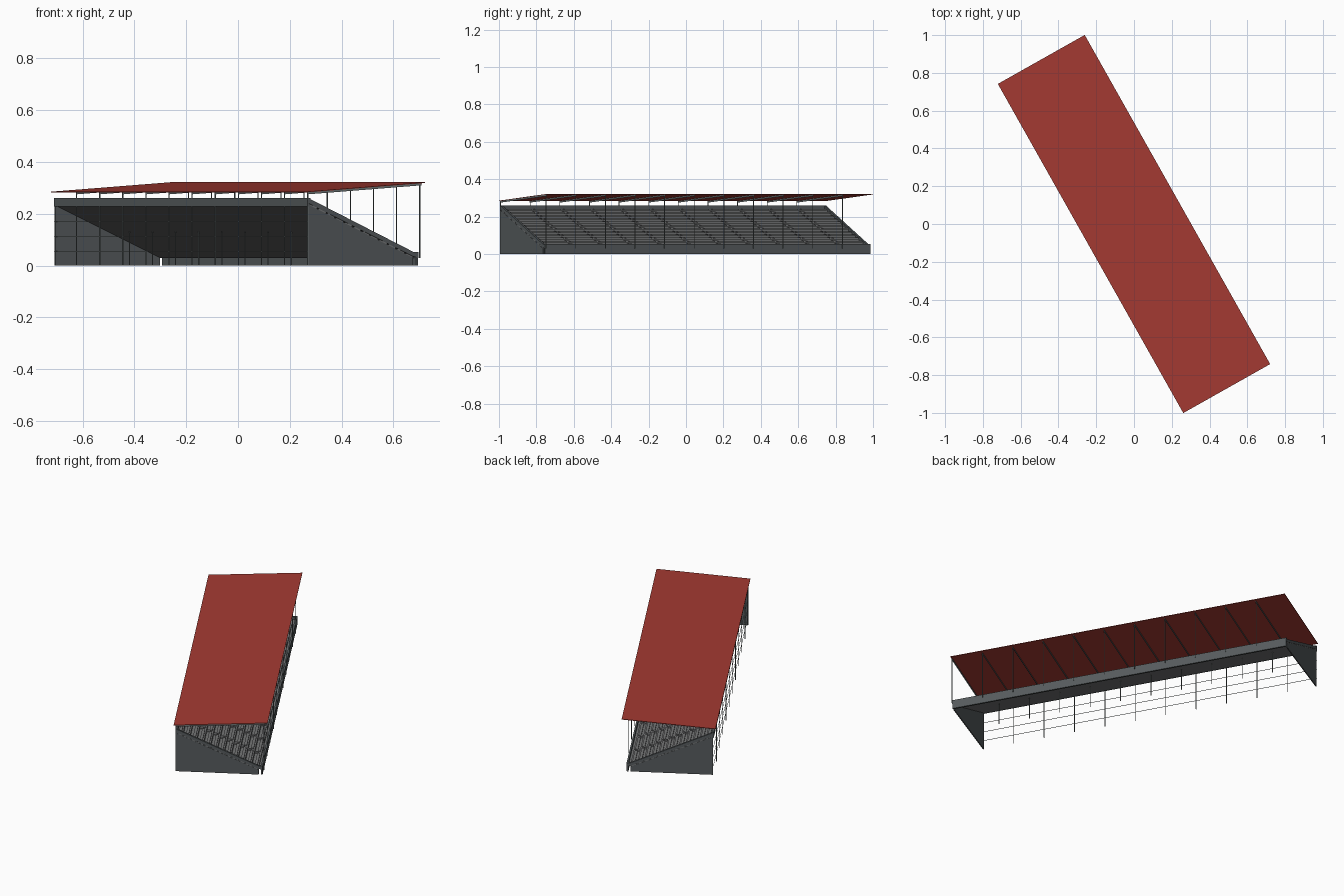
import bpy, bmesh, math
from mathutils import Matrix

cube = bpy.data.objects.get("Cube")
if cube:
    bpy.data.objects.remove(cube, do_unlink=True)

# The stand is built with its front facing local +x and its length along local y,
# then every part is turned to its final heading.
TURN = Matrix.Rotation(math.radians(29.4), 4, 'Z')
BAYS = 11
BAY = 2 / BAYS
ROWS = 12
BACK, FRONT = -0.25, 0.214      # deck edges in depth
LOW, HIGH = 0.03, 0.235         # deck underside heights
frames = [-0.996 + i * BAY for i in range(BAYS)]


def material(name, color):
    m = bpy.data.materials.new(name)
    m.use_nodes = True
    m.diffuse_color = (*color, 1)
    m.node_tree.nodes["Principled BSDF"].inputs["Base Color"].default_value = (*color, 1)
    return m


RED = material("roof red", (0.375, 0.042, 0.032))
CONCRETE = material("blue grey concrete", (0.093, 0.105, 0.11))
DECK = material("light grey seating", (0.178, 0.18, 0.184))
STEEL = material("grey steel", (0.16, 0.185, 0.185))


def prism(bm, profile, y0, y1):
    """Extrude an (x, z) outline along y."""
    face = bm.faces.new([bm.verts.new((x, y0, z)) for x, z in profile])
    new = bmesh.ops.extrude_face_region(bm, geom=[face])["geom"]
    verts = [g for g in new if isinstance(g, bmesh.types.BMVert)]
    bmesh.ops.translate(bm, verts=verts, vec=(0, y1 - y0, 0))


def box(bm, x0, x1, y0, y1, z0, z1):
    prism(bm, [(x0, z0), (x1, z0), (x1, z1), (x0, z1)], y0, y1)


def finish(name, bm, mat):
    bmesh.ops.recalc_face_normals(bm, faces=bm.faces)
    bm.transform(TURN)
    mesh = bpy.data.meshes.new(name)
    bm.to_mesh(mesh)
    bm.free()
    mesh.materials.append(mat)
    bpy.context.collection.objects.link(bpy.data.objects.new(name, mesh))


def slope(x):
    """Height of the deck underside."""
    return HIGH + (LOW - HIGH) * (x - BACK) / (FRONT - BACK)


def roof_z(x):
    return 0.3005 + 0.069 * x


# Roof sheet
bm = bmesh.new()
prism(bm, [(-0.264, roof_z(-0.264)), (0.264, roof_z(0.264)),
           (0.264, roof_z(0.264) + 0.003), (-0.264, roof_z(-0.264) + 0.003)], -1, 1)
finish("roof", bm, RED)

# Stepped seating deck with a sloping underside
tread = (FRONT - BACK) / ROWS
rise = (HIGH - LOW) / ROWS
steps = [(FRONT, LOW)]
for i in range(ROWS):
    x, z = FRONT - i * tread, LOW + (i + 1) * rise
    steps += [(x, z), (x - tread, z)]
steps.append((BACK, HIGH - 0.003))
bm = bmesh.new()
prism(bm, steps, -0.997, 0.997)
finish("seating_deck", bm, DECK)

# Bench rows, broken by an aisle at each frame
bm = bmesh.new()
for i in range(ROWS):
    x, z = FRONT - i * tread, LOW + (i + 1) * rise
    for y in frames:
        box(bm, x - 0.024, x - 0.008, y + 0.011, y + BAY - 0.011, z, z + 0.006)
finish("bench_rows", bm, DECK)

# Half steps in the aisles between the benches
bm = bmesh.new()
for i in range(1, ROWS):
    x, z = FRONT - i * tread, LOW + i * rise
    for y in frames[1:]:
        box(bm, x, x + tread / 2, y - 0.009, y + 0.009, z, z + rise / 2)
finish("aisle_steps", bm, DECK)

# Wedge-shaped end walls and the sloping parapets above them,
# with the edge of the deck showing as a light strip between the two
for side, name in ((-1, "right"), (1, "left")):
    bm = bmesh.new()
    prism(bm, [(BACK, 0), (FRONT, 0), (FRONT, LOW), (BACK, HIGH)],
          side * 0.992, side * 0.998)
    finish(name + "_end_wall", bm, CONCRETE)
    bm = bmesh.new()
    prism(bm, [(BACK, HIGH + 0.005), (FRONT, LOW + 0.005), (0.236, LOW), (0.236, 0.053),
               (FRONT, 0.053), (BACK, 0.26)], side * 0.986, side * 0.999)
    finish(name + "_parapet", bm, CONCRETE)

# Low front wall, walkway behind it and back parapet
bm = bmesh.new()
box(bm, 0.226, 0.236, -0.998, 0.998, 0, 0.053)
finish("front_wall", bm, CONCRETE)
bm = bmesh.new()
box(bm, FRONT, 0.227, -0.988, 0.988, LOW, LOW + 0.006)
finish("front_walkway", bm, DECK)
bm = bmesh.new()
box(bm, BACK - 0.004, BACK + 0.008, -0.998, 0.998, HIGH - 0.006, 0.26)
finish("back_parapet", bm, CONCRETE)

# Posts standing in three lines
W = 0.0016
for name, x, z0, z1, places in (
        ("back_posts", -0.252, 0, roof_z(-0.252), frames),
        ("middle_posts", -0.018, 0, slope(-0.018), frames[1:]),
        ("front_posts", 0.244, 0.03, roof_z(0.244), frames)):
    bm = bmesh.new()
    for y in places:
        box(bm, x - W, x + W, y - W, y + W, z0, z1)
    finish(name, bm, STEEL)

# Roof rafters, one for each frame
bm = bmesh.new()
for y in frames:
    prism(bm, [(-0.254, roof_z(-0.254) - 0.008), (0.25, roof_z(0.25) - 0.008),
               (0.25, roof_z(0.25)), (-0.254, roof_z(-0.254))], y - W, y + W)
finish("roof_rafters", bm, STEEL)

# Horizontal rails across the open back
bm = bmesh.new()
for z in (0.055, 0.112, 0.17):
    box(bm, -0.253, -0.251, -0.998, 0.998, z - 0.001, z + 0.001)
finish("back_rails", bm, STEEL)
